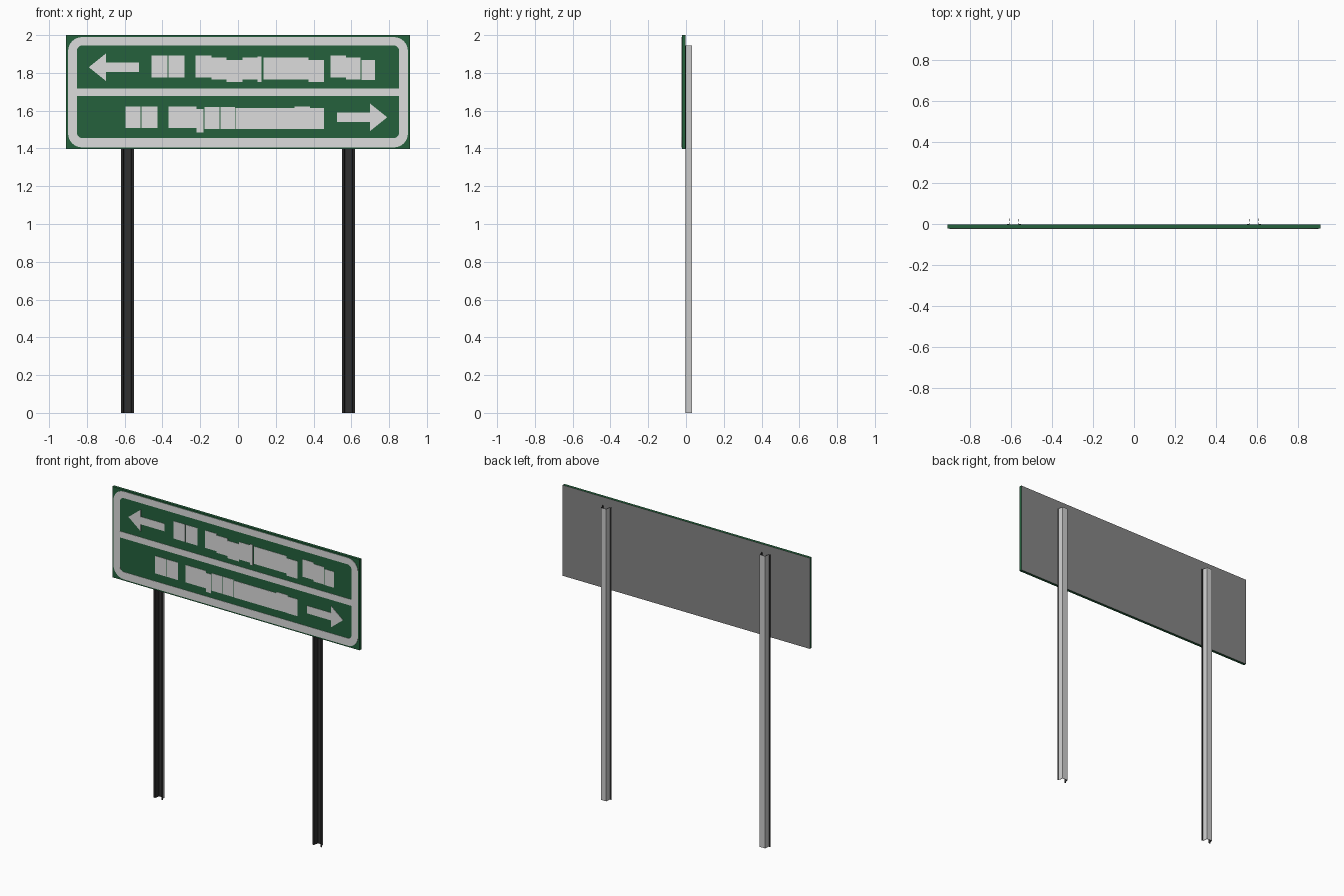
import bpy, bmesh, math

cube = bpy.data.objects.get("Cube")
if cube:
    bpy.data.objects.remove(cube, do_unlink=True)


def material(name, r, g, b):
    m = bpy.data.materials.new(name)
    m.use_nodes = True
    m.diffuse_color = (r, g, b, 1)
    m.node_tree.nodes["Principled BSDF"].inputs["Base Color"].default_value = (r, g, b, 1)
    return m


GREEN = material("sign green", 0.018, 0.12, 0.046)
WHITE = material("marking white", 0.72, 0.72, 0.72)
BACK = material("panel back grey", 0.24, 0.24, 0.24)
STEEL = material("post steel", 0.62, 0.62, 0.62)
DARK = material("post inside dark", 0.03, 0.03, 0.03)

FRONT, REAR = -0.022, -0.003      # panel faces
SKIN = 0.002                      # thickness of markings and sheet steel


def finish(name, bm, *mats):
    bmesh.ops.recalc_face_normals(bm, faces=bm.faces)
    return link(name, bm, *mats)


def link(name, bm, *mats):
    me = bpy.data.meshes.new(name)
    bm.to_mesh(me)
    bm.free()
    for m in mats:
        me.materials.append(m)
    ob = bpy.data.objects.new(name, me)
    bpy.context.collection.objects.link(ob)
    return ob


def thicken(bm, depth):
    ext = bmesh.ops.extrude_face_region(bm, geom=bm.faces[:])
    verts = [v for v in ext["geom"] if isinstance(v, bmesh.types.BMVert)]
    bmesh.ops.translate(bm, verts=verts, vec=(0, depth, 0))


def plate(name, outline, mat, y=FRONT - SKIN, depth=SKIN):
    bm = bmesh.new()
    bm.faces.new([bm.verts.new((x, y, z)) for x, z in outline])
    thicken(bm, depth)
    return finish(name, bm, mat)


def rect(x0, x1, z0, z1):
    return [(x0, z0), (x1, z0), (x1, z1), (x0, z1)]


def rounded(x0, x1, z0, z1, r, steps=6):
    pts = []
    corners = [(x1 - r, z1 - r), (x0 + r, z1 - r), (x0 + r, z0 + r), (x1 - r, z0 + r)]
    for k, (cx, cz) in enumerate(corners):
        for i in range(steps + 1):
            a = math.pi / 2 * (k + i / steps)
            pts.append((cx + r * math.cos(a), cz + r * math.sin(a)))
    return pts


# Sign panel: green front and edges, grey back
panel = plate("sign_panel", rect(-0.91, 0.91, 1.396, 2), GREEN, FRONT, REAR - FRONT)
panel.data.materials.append(BACK)
for p in panel.data.polygons:
    p.material_index = int(p.normal.y > 0.5)

# Rounded white border
bm = bmesh.new()
outer, inner = [
    [bm.verts.new((x, FRONT - SKIN, z)) for x, z in pts]
    for pts in (rounded(-0.9, 0.9, 1.405, 1.99, 0.075),
                rounded(-0.853, 0.853, 1.454, 1.946, 0.03))
]
for i in range(len(outer)):
    j = (i + 1) % len(outer)
    bm.faces.new((outer[i], outer[j], inner[j], inner[i]))
thicken(bm, SKIN)
finish("border", bm, WHITE)

# Divider between the two rows
plate("divider", rect(-0.853, 0.853, 1.677, 1.718), WHITE)


# Direction arrows, pointing to side s
def arrow(name, s, z):
    half = [(0.525, 0.025), (0.7, 0.025), (0.7, 0.072)]
    pts = half + [(0.79, 0)] + [(x, -h) for x, h in reversed(half)]
    plate(name, [(s * x, z + h) for x, h in pts], WHITE)


arrow("upper_arrow", -1, 1.83)
arrow("lower_arrow", 1, 1.565)

# Marking blocks: left edge, width, drop below the row line, extra height
ROWS = {
    "upper": (1.833, [(-.457, .084, 0, 0), (-.367, .085, 0, 0), (-.225, .085, 0, 0),
                      (-.14, .08, .01, 0), (-.06, .084, .024, 0), (.024, .08, .01, 0),
                      (.104, .021, .013, .02), (.135, .239, .01, 0), (.374, .08, .024, 0),
                      (.49, .083, 0, 0), (.573, .076, .01, 0), (.654, .07, .017, -.01)]),
    "lower": (1.565, [(-.595, .08, 0, 0), (-.51, .085, 0, 0), (-.368, .148, 0, 0),
                      (-.22, .037, .018, .01), (-.177, .08, .004, 0), (-.092, .075, .004, 0),
                      (-.013, .313, .007, -.004), (.3, .08, .002, .003), (.38, .074, .007, -.004)]),
}
for row, (line, blocks) in ROWS.items():
    for i, (x, w, drop, extra) in enumerate(blocks):
        h = (0.116 + extra) / 2
        plate(f"{row}_block_{i + 1}", rect(x, x + w, line - drop - h, line - drop + h), WHITE)

# Folded sheet-steel posts with a hat-shaped section and dark inner side
half = [(0.034, -0.001), (0.024, -0.001), (0.02, 0.032)]
section = [(-x, y) for x, y in half] + half[::-1]
for side, cx in (("right", -0.585), ("left", 0.585)):
    bm = bmesh.new()
    low, high = [[bm.verts.new((cx + x, y, z)) for x, y in section] for z in (0, 1.945)]
    last = len(section) - 2
    for i in range(last + 1):
        f = bm.faces.new((low[i + 1], low[i], high[i], high[i + 1]))
        f.material_index = int(i in (0, last))
    post = link(f"{side}_post", bm, STEEL, DARK)
    sheet = post.modifiers.new("sheet", "SOLIDIFY")
    sheet.thickness = SKIN
    sheet.offset = -1
    sheet.material_offset = 1
    sheet.material_offset_rim = 1
